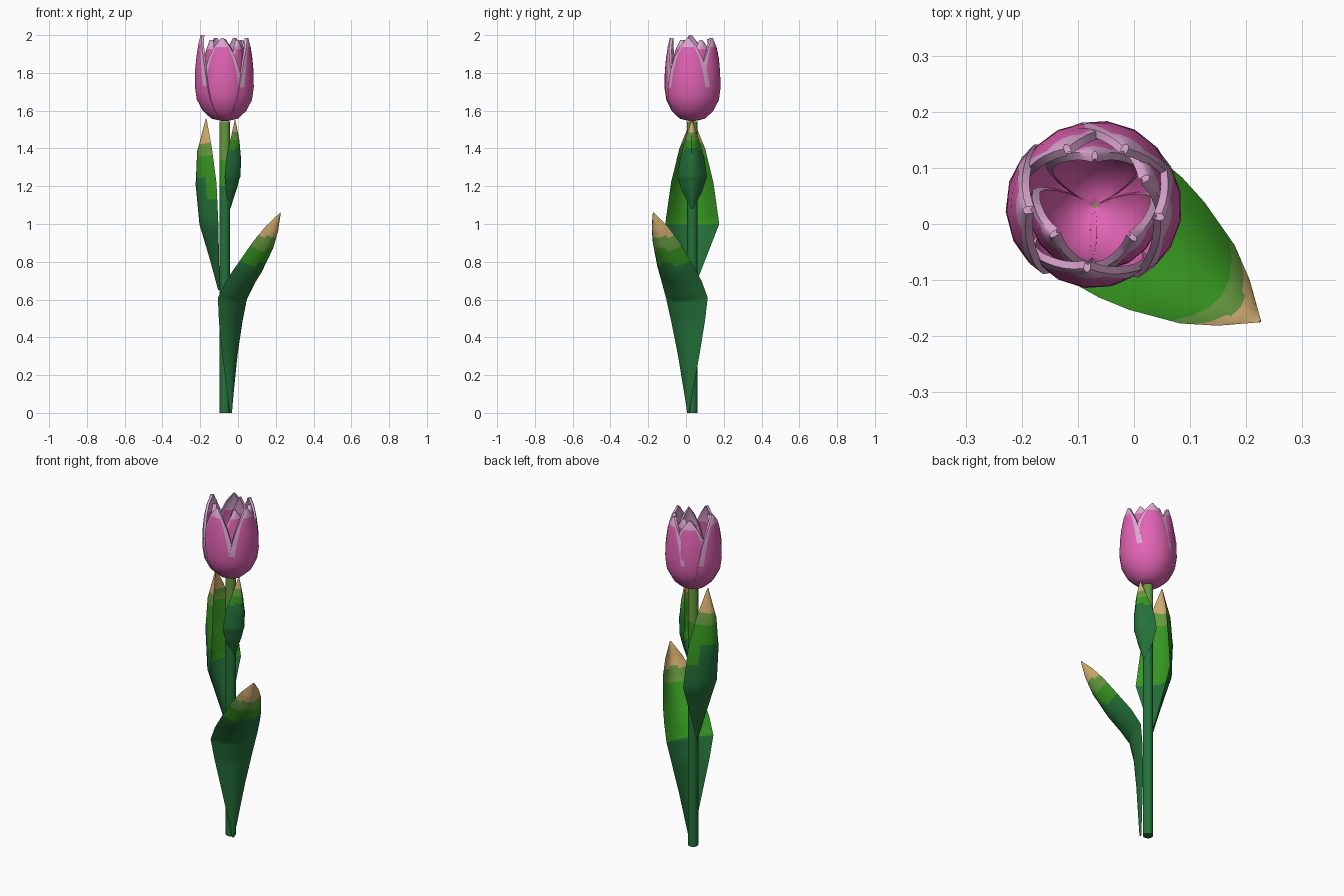
import bpy, bmesh, math
from mathutils import Vector

if "Cube" in bpy.data.objects:
    bpy.data.objects.remove(bpy.data.objects["Cube"])


def mat(name, rgb):
    m = bpy.data.materials.new(name)
    m.diffuse_color = (*rgb, 1)
    m.use_nodes = True
    m.node_tree.nodes["Principled BSDF"].inputs["Base Color"].default_value = m.diffuse_color
    return m


DARK, BRIGHT, OLIVE, TAN, PINK, PALE = range(6)
MATS = [mat("dark green", (0.018, 0.165, 0.042)),
        mat("bright green", (0.036, 0.30, 0.014)),
        mat("olive green", (0.13, 0.32, 0.05)),
        mat("tan tip", (0.64, 0.42, 0.16)),
        mat("pink", (0.75, 0.125, 0.45)),
        mat("pale pink", (0.74, 0.40, 0.66))]
CENTRE = Vector((-0.07, 0.033, 0))


def loft(name, rings, rule):
    """Skin closed rings into a solid; rule(row, column, face centre) gives the colour."""
    bm = bmesh.new()
    rows = [[bm.verts.new(p) for p in ring] for ring in rings]
    n = len(rows[0])
    for i in range(len(rows) - 1):
        for j in range(n):
            k = (j + 1) % n
            f = bm.faces.new((rows[i][j], rows[i][k], rows[i + 1][k], rows[i + 1][j]))
            f.material_index = rule(i, j, f.calc_center_median())
    for i, ring in ((0, rows[0]), (len(rows) - 2, rows[-1])):
        f = bm.faces.new(ring)
        f.material_index = rule(i, 0, f.calc_center_median())
    bmesh.ops.remove_doubles(bm, verts=bm.verts, dist=1e-4)
    bmesh.ops.dissolve_degenerate(bm, edges=bm.edges, dist=1e-5)
    bmesh.ops.recalc_face_normals(bm, faces=bm.faces)
    me = bpy.data.meshes.new(name)
    bm.to_mesh(me)
    bm.free()
    for m in MATS:
        me.materials.append(m)
    ob = bpy.data.objects.new(name, me)
    bpy.context.collection.objects.link(ob)
    bpy.ops.object.select_all(action='DESELECT')
    ob.select_set(True)
    bpy.context.view_layer.objects.active = ob
    bpy.ops.object.shade_smooth_by_angle(angle=math.radians(45))
    return ob


def refine(table, steps):
    """Insert evenly spaced rows between the rows of a table."""
    out = []
    for a, b in zip(table, table[1:]):
        out += [[p + (q - p) * s / steps for p, q in zip(a, b)] for s in range(steps)]
    return out + [list(table[-1])]


# Stem, greener low down and olive under the flower
def stem_rule(i, j, c):
    return DARK if c.z < 1.20 else BRIGHT if c.z < 1.34 else OLIVE


loft("stem", [[CENTRE + Vector((0.028 * math.cos(a), 0.028 * math.sin(a), z))
               for a in (math.tau * k / 10 for k in range(10))]
              for z in (0, 0.4, 0.8, 1.20, 1.34, 1.543)], stem_rule)

# Leaves: cupped blades around the stem
LEAF_U = [-1, -0.7, -0.35, 0, 0.35, 0.7, 1]


def leaf(name, degrees, table, bands):
    """table rows: distance out, height, half width, cup depth."""
    a = math.radians(degrees)
    out = Vector((math.cos(a), math.sin(a), 0))
    side = Vector((-math.sin(a), math.cos(a), 0))
    rows = refine(table, 5)
    rings = []
    for i, (r, z, w, cup) in enumerate(rows):
        p, q = rows[max(i - 1, 0)], rows[min(i + 1, len(rows) - 1)]
        dr, dz = q[0] - p[0], q[1] - p[1]
        normal = (out * dz - Vector((0, 0, dr))) / math.hypot(dr, dz)
        mid = CENTRE + out * r + Vector((0, 0, z))
        outer = [mid + side * w * u + normal * cup * (1 - u * u) for u in LEAF_U]
        inner = [mid + side * w * u + normal * max(cup - 0.008, 0) * (1 - u * u)
                 for u in reversed(LEAF_U)]
        rings.append(outer + inner)
    inner_bright, outer_bright, olive, tan = bands

    def rule(i, j, c):
        if c.z > tan:
            return TAN
        if c.z > olive:
            return OLIVE
        inside = j >= len(LEAF_U)
        edge = 0.14 if j in (0, len(LEAF_U) - 2) and name == "left_leaf" else 0
        return BRIGHT if c.z > (inner_bright if inside else outer_bright - edge) else DARK

    loft(name, rings, rule)


leaf("lower_leaf", -35, [(0.036, 0, 0.006, 0.01), (0.033, 0.30, 0.068, 0.03),
                         (0.038, 0.48, 0.108, 0.04), (0.050, 0.61, 0.135, 0.055),
                         (0.100, 0.70, 0.130, 0.065), (0.157, 0.78, 0.117, 0.072),
                         (0.245, 0.91, 0.085, 0.068), (0.302, 0.99, 0.050, 0.045),
                         (0.359, 1.06, 0.003, 0.003)],
     (0.60, 0.79, 0.865, 0.93))
leaf("left_leaf", 180, [(0.025, 0.65, 0.006, 0.01), (0.030, 0.80, 0.065, 0.045),
                        (0.034, 1.00, 0.143, 0.100), (0.044, 1.22, 0.112, 0.111),
                        (0.068, 1.40, 0.068, 0.079), (0.097, 1.56, 0.003, 0.003)],
     (1.00, 1.25, 1.36, 1.43))
leaf("upper_leaf", -2, [(0.022, 1.08, 0.006, 0.008), (0.008, 1.17, 0.052, 0.053),
                        (0.002, 1.25, 0.078, 0.080), (0.012, 1.36, 0.062, 0.076),
                        (0.032, 1.45, 0.036, 0.047), (0.053, 1.55, 0.003, 0.003)],
     (1.20, 1.40, 1.45, 1.49))

# Petals: wrapped blades with a pale rim; rows are radius, height, half angle
PETAL = [(0.015, 1.545, 65), (0.070, 1.558, 62), (0.115, 1.60, 57), (0.146, 1.66, 53),
         (0.156, 1.73, 49), (0.154, 1.82, 42), (0.147, 1.89, 33), (0.138, 1.95, 20),
         (0.126, 2.00, 3)]
PETAL_U = [-1, -0.76, -0.4, 0, 0.4, 0.76, 1]


def petal(name, degrees, scale, top):
    rows = refine(PETAL, 2)
    rings = []
    for r, z, half in rows:
        z = 1.545 + (z - 1.545) * (top - 1.545) / 0.455

        def at(u, depth):
            a = math.radians(degrees + half * u)
            d = max(r * scale - depth - 0.006 * u * u, 0.004)
            return CENTRE + Vector((d * math.cos(a), d * math.sin(a), z))
        rings.append([at(u, 0) for u in PETAL_U] + [at(u, 0.014) for u in reversed(PETAL_U)])
    n = len(PETAL_U)

    def rule(i, j, c):
        wall = j in (n - 1, 2 * n - 1)
        margin = j in (0, n - 2, n, 2 * n - 2)
        inner = n <= j < 2 * n - 1
        if i >= len(rows) - (5 if inner else 3):
            return PALE
        if (wall and c.z > 1.62) or (margin and c.z > 1.74):
            return PALE
        return PINK

    loft(name, rings, rule)


for k, (deg, scale, top) in enumerate([
        (184, 1.02, 2.0), (62, 0.98, 1.985), (-10, 1.0, 1.985),
        (263, 0.95, 1.985), (116, 0.96, 1.985), (28, 0.88, 1.975),
        (215, 0.77, 1.975), (320, 0.77, 1.975), (90, 0.77, 1.98)]):
    petal(f"petal_{k + 1}", deg, scale, top)
